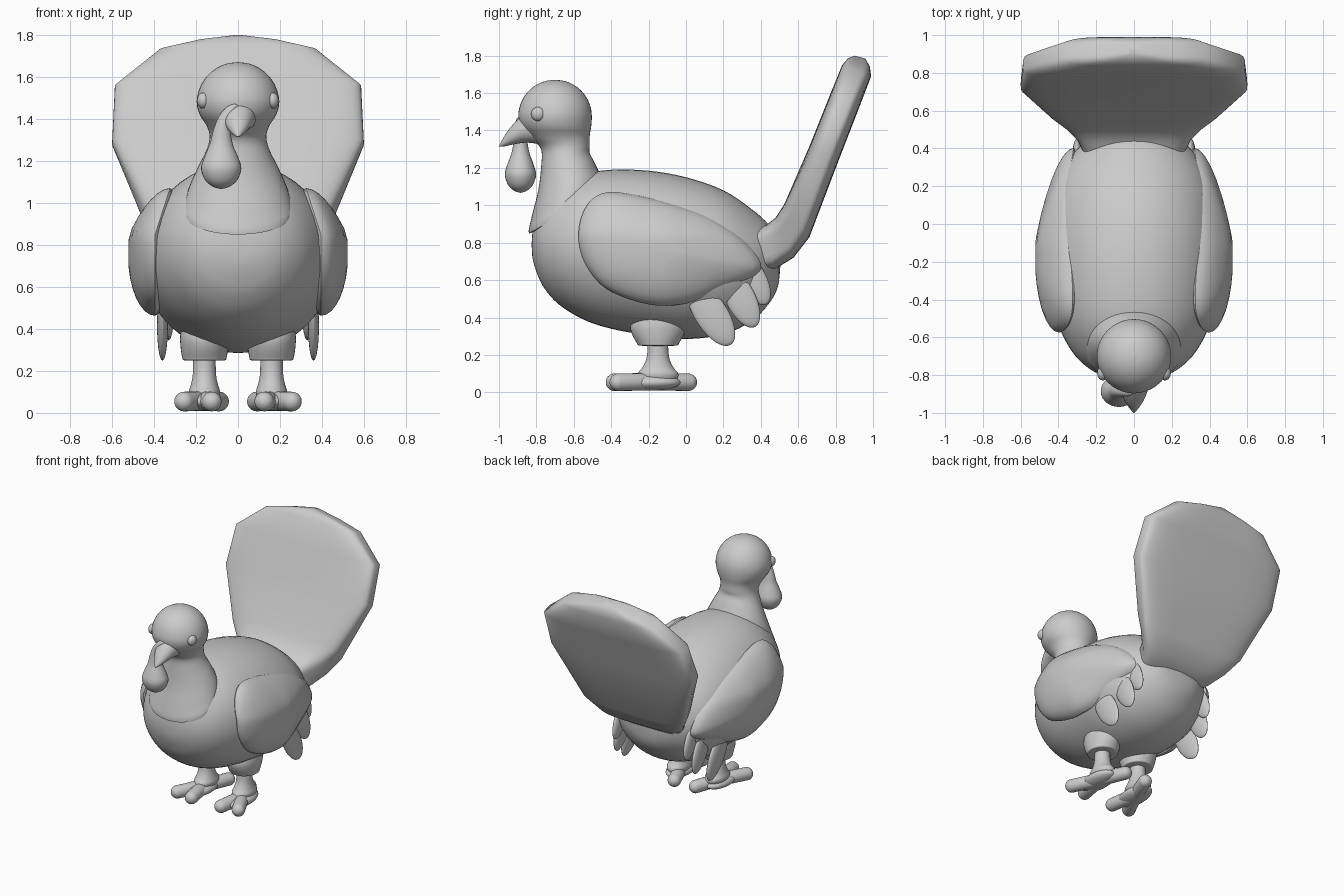
import bpy, bmesh, math
from mathutils import Vector, Matrix

cube = bpy.data.objects.get("Cube")
if cube:
    bpy.data.objects.remove(cube)

GREY = (0.6, 0.6, 0.6, 1)
mat = bpy.data.materials.new("plain_grey")
mat.use_nodes = True
mat.diffuse_color = GREY
mat.node_tree.nodes["Principled BSDF"].inputs["Base Color"].default_value = GREY


def finish(name, bm, angle=40):
    """Turn a bmesh into a smooth-shaded object."""
    bmesh.ops.remove_doubles(bm, verts=bm.verts, dist=0.0001)
    bmesh.ops.recalc_face_normals(bm, faces=bm.faces)
    me = bpy.data.meshes.new(name)
    bm.to_mesh(me)
    bm.free()
    me.materials.append(mat)
    ob = bpy.data.objects.new(name, me)
    bpy.context.collection.objects.link(ob)
    bpy.ops.object.select_all(action="DESELECT")
    ob.select_set(True)
    bpy.context.view_layer.objects.active = ob
    bpy.ops.object.shade_smooth_by_angle(angle=math.radians(angle))


def spline(pts, steps, closed=False):
    """Catmull-Rom interpolation of equal-length tuples."""
    n, out = len(pts), []
    pick = (lambda i: pts[i % n]) if closed else (lambda i: pts[min(max(i, 0), n - 1)])
    for i in range(n if closed else n - 1):
        for k in range(steps):
            t = k / steps
            out.append([0.5 * (2 * b + (c - a) * t + (2 * a - 5 * b + 4 * c - d) * t * t
                               + (3 * b - a - 3 * c + d) * t ** 3)
                        for a, b, c, d in zip(*(pick(i + j) for j in (-1, 0, 1, 2)))])
    return out if closed else out + [list(pts[-1])]


def skin(bm, rings):
    """Join rings of points with quads and cap both ends."""
    rows = [[bm.verts.new(p) for p in ring] for ring in rings]
    n = len(rows[0])
    for r, s in zip(rows, rows[1:]):
        for i in range(n):
            bm.faces.new((r[i], r[(i + 1) % n], s[(i + 1) % n], s[i]))
    bm.faces.new(rows[0])
    bm.faces.new(rows[-1])


def loft(name, stations, steps=4, power=1.0, segs=40, angle=40):
    """Each station: y, z of one edge, y, z of the opposite edge, half width, x."""
    pw = lambda v: math.copysign(abs(v) ** power, v)
    rings = []
    for ya, za, yb, zb, hw, x in spline(stations, steps):
        ring = []
        for i in range(segs):
            c, s = (pw(f(2 * math.pi * i / segs)) for f in (math.cos, math.sin))
            ring.append((x + hw * c, (ya + yb + (ya - yb) * s) / 2, (za + zb + (za - zb) * s) / 2))
        rings.append(ring)
    bm = bmesh.new()
    skin(bm, rings)
    finish(name, bm, angle)


def column(name, x, y, rows):
    """Upright loft; each row: z, radius across x, radius along y."""
    loft(name, [(y - ry, z, y + ry, z, rx, x) for z, rx, ry in rows])


def ball(name, loc, scale, tilt=0):
    bm = bmesh.new()
    m = Matrix.Translation(loc) @ Matrix.Rotation(tilt, 4, "X") @ Matrix.Diagonal((*scale, 1))
    bmesh.ops.create_uvsphere(bm, u_segments=28, v_segments=16, radius=1, matrix=m)
    finish(name, bm)


def capsule(name, a, b, r):
    a, b = Vector(a), Vector(b)
    bm = bmesh.new()
    bmesh.ops.create_uvsphere(bm, u_segments=20, v_segments=13, radius=r)
    for v in bm.verts:
        if v.co.z > 0:
            v.co.z += (b - a).length
    bm.transform(Matrix.Translation(a) @ (b - a).to_track_quat("Z", "Y").to_matrix().to_4x4())
    finish(name, bm)


# Body: y, bottom, top, half width
body = [(-.825, .78, .80, .01), (-.82, .715, .86, .085), (-.80, .645, .94, .17),
        (-.76, .56, 1.02, .245), (-.68, .47, 1.10, .325), (-.55, .39, 1.165, .395),
        (-.4, .34, 1.19, .435), (-.2, .305, 1.185, .455), (0, .285, 1.15, .455),
        (.2, .31, 1.08, .42), (.35, .38, .98, .34), (.44, .47, .90, .25),
        (.49, .56, .82, .15), (.505, .68, .70, .01)]
loft("body", [(y, t, y, b, w, 0) for y, b, t, w in body], segs=48)

# Neck cape and head in one sweep
neck = [(-.78, .89, -.54, 1.0, .17), (-.84, .85, -.52, 1.03, .252), (-.822, .95, -.455, 1.13, .243),
        (-.79, 1.08, -.485, 1.22, .198), (-.775, 1.2, -.515, 1.28, .155),
        (-.775, 1.30, -.515, 1.32, .135), (-.83, 1.36, -.515, 1.37, .148),
        (-.88, 1.42, -.507, 1.42, .182)]
for k in range(0, 7):
    a = math.radians(15 * k)
    r, z = .196 * math.cos(a) + .0005, 1.475 + .196 * math.sin(a)
    neck.append((-.7 - r, z, -.7 + r, z, r))
loft("head_and_neck", [(*n, 0) for n in neck])

# Beak
beak = [(-.82, 1.49, -.80, 1.33, .09), (-.88, 1.475, -.86, 1.335, .077),
        (-.94, 1.415, -.925, 1.325, .052), (-.98, 1.355, -.97, 1.315, .024),
        (-1, 1.318, -.999, 1.314, .002)]
loft("beak", [(*b, 0) for b in beak], segs=28)

# Snood draped over one side of the beak: z, radius, x
snood = [(1.067, .002, -.08), (1.078, .04, -.08), (1.11, .077, -.08), (1.165, .096, -.08),
         (1.22, .08, -.08), (1.28, .055, -.08), (1.34, .043, -.077), (1.40, .036, -.062),
         (1.44, .032, -.04), (1.465, .022, -.02), (1.475, .002, -.01)]
loft("snood", [(-.885 - .87 * r, z, -.885 + .87 * r, z, r, x) for z, r, x in snood], segs=28)

# Tail fan: thick rounded slab with a faceted outline
tail = [(.33, .85, .37, .64, .25), (.43, .895, .47, .655, .30), (.48, .935, .575, .72, .365),
        (.525, 1.005, .66, .83, .44), (.66, 1.316, .82, 1.25, .6), (.767, 1.584, .925, 1.52, .587),
        (.835, 1.75, .99, 1.69, .375), (.865, 1.785, .983, 1.74, .2), (.90, 1.80, .96, 1.785, .03)]
loft("tail_fan", [(*t, 0) for t in tail], steps=1, power=.48, segs=64, angle=60)

WING = [(-.575, .85), (-.53, 1.0), (-.42, 1.07), (-.2, 1.04), (.1, .95), (.3, .82), (.4, .69),
        (.36, .62), (.2, .55), (0, .475), (-.2, .47), (-.42, .55), (-.54, .69)]


def wing(name, side):
    outline = spline(WING, 4, closed=True)
    rings = []
    for k in range(1, 16):
        a = math.pi * k / 16
        t, bulge = math.sin(a), math.cos(a)
        ring = []
        for y, z in outline:
            y, z = -.17 + (y + .17) * t, .76 + (z - .76) * t
            base = .395 - .32 * max(0, z - .85) - .15 * max(0, y + .1)
            ring.append((side * (base + bulge * (.13 if bulge > 0 else .05)), y, z))
        rings.append(ring)
    bm = bmesh.new()
    skin(bm, rings)
    finish(name, bm)


# Feathers below the wing: x, root, tip, half width
FEATHERS = [(.36, (.03, .58), (.24, .255), .088), (.33, (.21, .66), (.37, .35), .08),
            (.30, (.29, .74), (.43, .47), .07)]

for label, s in (("left", 1), ("right", -1)):
    wing(label + "_wing", s)
    ball(label + "_eye", (s * .165, -.79, 1.488), (.03, .038, .038))
    for i, (x, (y0, z0), (y1, z1), w) in enumerate(FEATHERS):
        ball(f"{label}_feather_{i + 1}", (s * x, (y0 + y1) / 2, (z0 + z1) / 2),
             (.026, math.hypot(y1 - y0, z1 - z0) / 2, w), math.atan2(z1 - z0, y1 - y0))
    # Leg: feathered cuff, flared shank, two front toes, a heel toe and a web
    column(label + "_cuff", s * .16, -.15, [(.25, .03, .03), (.25, .095, .098), (.265, .106, .114),
           (.32, .114, .142), (.37, .115, .146), (.46, .1, .11)])
    column(label + "_shank", s * .16, -.15, [(.30, .054, .054), (.22, .054, .056),
           (.17, .057, .065), (.13, .066, .085), (.095, .075, .11), (.05, .06, .09)])
    ankle = (s * .16, -.17, .057)
    for toe, x, y in (("inner", .125, -.382), ("outer", .257, -.362), ("heel", .09, .012)):
        capsule(f"{label}_{toe}_toe", ankle, (s * x, y, .054), .047)
    ball(label + "_foot_web", (s * .165, -.19, .053), (.085, .16, .044))
